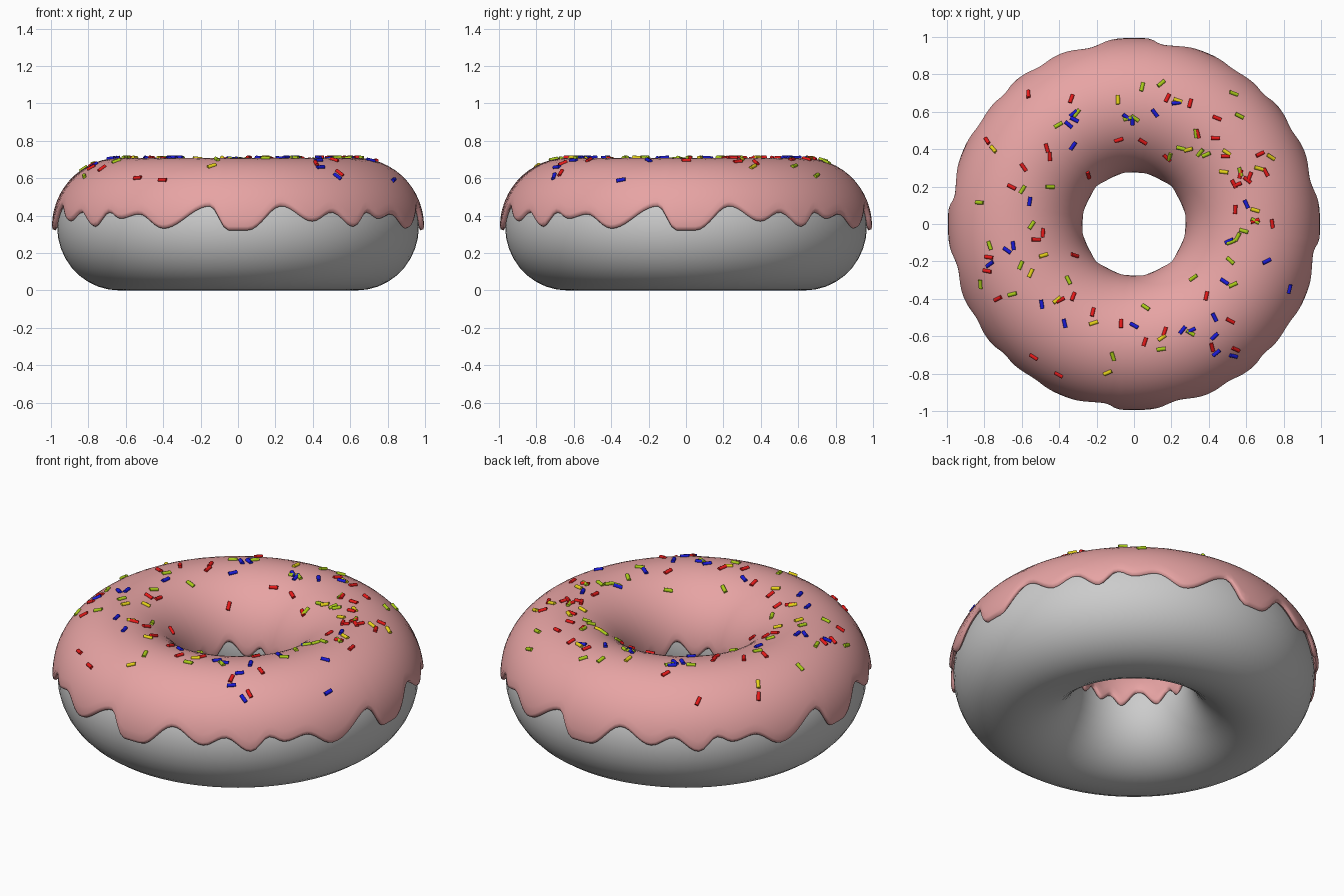
import bpy, bmesh, math, random
from mathutils import Vector, Matrix

if "Cube" in bpy.data.objects:
    bpy.data.objects.remove(bpy.data.objects["Cube"])

random.seed(7)
R, RX, RZ, ZC = 0.635, 0.332, 0.34, 0.34   # ring radius, tube half width / height, mid height
T = 0.028                                  # icing thickness


def material(name, rgb):
    m = bpy.data.materials.new(name)
    m.diffuse_color = (*rgb, 1)
    m.use_nodes = True
    m.node_tree.nodes["Principled BSDF"].inputs["Base Color"].default_value = m.diffuse_color
    return m


def finish(bm, name, mat=None, angle=60):
    bmesh.ops.recalc_face_normals(bm, faces=bm.faces)
    me = bpy.data.meshes.new(name)
    bm.to_mesh(me)
    bm.free()
    ob = bpy.data.objects.new(name, me)
    bpy.context.collection.objects.link(ob)
    if mat:
        me.materials.append(mat)
    bpy.ops.object.select_all(action='DESELECT')
    ob.select_set(True)
    bpy.context.view_layer.objects.active = ob
    bpy.ops.object.shade_smooth_by_angle(angle=math.radians(angle))
    return ob


def tube_point(theta, phi, off=0.0):
    """Point on the ring: theta around the hole, phi around the tube."""
    rad = R + (RX + off) * math.cos(phi)
    return Vector((rad * math.cos(theta), rad * math.sin(theta), ZC + (RZ + off) * math.sin(phi)))


def ring_mesh(n, section):
    """Closed ring made of n closed cross-sections."""
    bm = bmesh.new()
    rows = [[bm.verts.new(p) for p in section(2 * math.pi * i / n)] for i in range(n)]
    m = len(rows[0])
    for i in range(n):
        a, b = rows[i], rows[(i + 1) % n]
        for j in range(m):
            k = (j + 1) % m
            bm.faces.new((a[j], b[j], b[k], a[k]))
    return bm


# dough
finish(ring_mesh(72, lambda t: [tube_point(t, 2 * math.pi * j / 36) for j in range(36)]), "dough")

# icing edge heights over a quarter turn (degrees, z); the pattern repeats four times
OUTER = [(-45, .42), (-40, .385), (-33, .41), (-24, .33), (-9, .455), (-3, .32), (3, .32),
         (14, .455), (24, .37), (31, .42), (39, .34), (45, .42)]
INNER = [(-45, .40), (-26, .31), (-14, .36), (-2, .32), (10, .37), (25, .31), (45, .40)]


def edge_height(keys, theta):
    a = (math.degrees(theta) + 45) % 90 - 45
    for (a0, z0), (a1, z1) in zip(keys, keys[1:]):
        if a <= a1:
            f = (1 - math.cos(math.pi * (a - a0) / (a1 - a0))) / 2
            return z0 + (z1 - z0) * f
    return keys[-1][1]


def icing_section(theta):
    lo = math.asin((edge_height(OUTER, theta) - ZC) / (RZ + T))
    hi = math.pi - math.asin((edge_height(INNER, theta) - ZC) / (RZ + T))
    lip = 0.06
    pts = [tube_point(theta, lo, T * 0.4), tube_point(theta, lo + lip * 0.3, T * 0.85)]
    n = 26
    pts += [tube_point(theta, lo + lip + (hi - lo - 2 * lip) * j / n, T) for j in range(n + 1)]
    pts += [tube_point(theta, hi - lip * 0.3, T * 0.85), tube_point(theta, hi, T * 0.4)]
    pts += [tube_point(theta, hi - lip * 0.5 + (lo - hi + lip) * j / n, 0.002) for j in range(n + 1)]
    return pts


finish(ring_mesh(240, icing_section), "icing", material("pink_icing", (0.8, 0.37, 0.37)))


# sprinkles scattered over the upper icing, one object per colour
def sprinkles(name, rgb, count):
    bm = bmesh.new()
    for _ in range(count):
        theta = random.uniform(0, 2 * math.pi)
        rad = min(max(random.gauss(0.63, 0.14), 0.36), 0.9)
        phi = math.acos((rad - R) / (RX + T))
        pos = tube_point(theta, phi, T + 0.002)
        up = Vector((math.cos(phi) * math.cos(theta), math.cos(phi) * math.sin(theta), math.sin(phi)))
        spin = random.uniform(0, 2 * math.pi)
        side = up.orthogonal().normalized()
        axis = Matrix.Rotation(spin, 3, up) @ side
        rot = axis.to_track_quat('Z', 'Y').to_matrix().to_4x4()
        bmesh.ops.create_cone(bm, cap_ends=True, segments=10, radius1=0.0105, radius2=0.0105,
                              depth=0.048, matrix=Matrix.Translation(pos) @ rot)
    finish(bm, name, material(name + "_colour", rgb), 40)


sprinkles("red_sprinkles", (0.8, 0.01, 0.01), 45)
sprinkles("blue_sprinkles", (0.01, 0.01, 0.7), 26)
sprinkles("green_sprinkles", (0.4, 0.6, 0.01), 34)
sprinkles("yellow_sprinkles", (0.8, 0.65, 0.01), 15)
